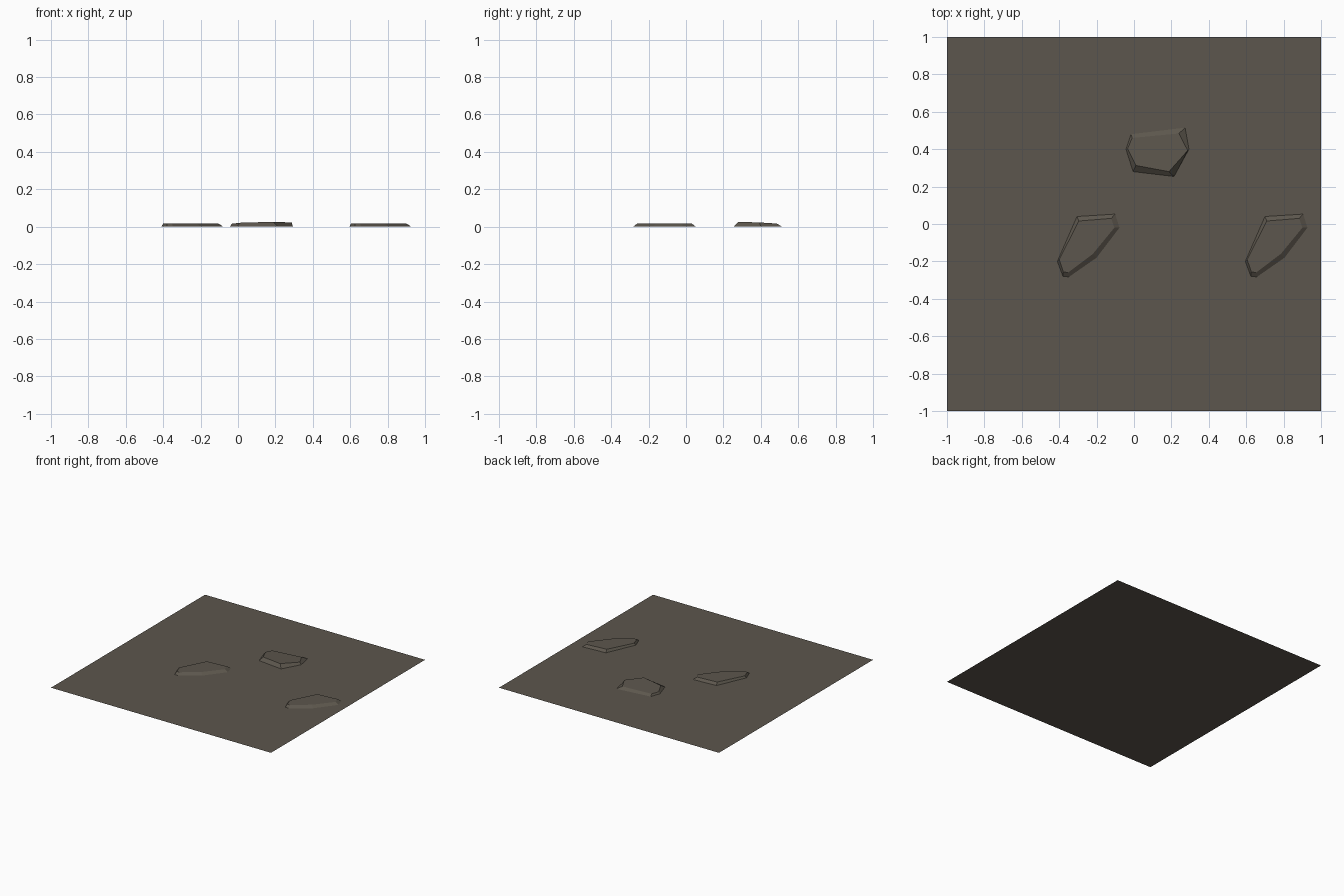
import bpy, bmesh

if "Cube" in bpy.data.objects:
    bpy.data.objects.remove(bpy.data.objects["Cube"])

stone_mat = bpy.data.materials.new("dark_earth_brown")
stone_mat.diffuse_color = (0.108, 0.094, 0.074, 1)
stone_mat.use_nodes = True
stone_mat.node_tree.nodes["Principled BSDF"].inputs["Base Color"].default_value = stone_mat.diffuse_color


def make_object(name, bm):
    bm.normal_update()
    mesh = bpy.data.meshes.new(name)
    bm.to_mesh(mesh)
    bm.free()
    mesh.materials.append(stone_mat)
    obj = bpy.data.objects.new(name, mesh)
    bpy.context.collection.objects.link(obj)
    return obj


def paving_stone(name, base, top, height, offset=0.0):
    """Chipped slab: base outline on the ground, smaller top outline, bevelled sides."""
    bm = bmesh.new()
    low = [bm.verts.new((x + offset, y, 0)) for x, y in base]
    high = [bm.verts.new((x + offset, y, height(x, y))) for x, y in top]
    n = len(low)
    bm.faces.new(high)
    for i in range(n):
        j = (i + 1) % n
        bm.faces.new((low[i], low[j], high[j], high[i]))
    return make_object(name, bm)


# Square ground sheet
bm = bmesh.new()
bmesh.ops.create_grid(bm, x_segments=1, y_segments=1, size=1)
make_object("ground_sheet", bm)

# Six-sided slab with a tilted top (outlines counter-clockwise)
paving_stone(
    "broad_stone",
    [(-.043, .40), (-.005, .28), (.214, .254), (.294, .40), (.273, .515), (-.016, .48)],
    [(-.034, .403), (.01, .313), (.187, .28), (.287, .393), (.24, .484), (-.01, .46)],
    lambda x, y: 0.0235 + 0.02 * (x - 0.1) - 0.05 * (y - 0.3))

# Long thin slab, repeated one unit to the right
long_base = [(-.41, -.20), (-.38, -.28), (-.348, -.283), (-.20, -.18),
             (-.078, -.02), (-.10, .053), (-.305, .04)]
long_top = [(-.40, -.19), (-.378, -.255), (-.353, -.26), (-.22, -.16),
            (-.105, -.02), (-.122, .03), (-.295, .016)]
for name, shift in (("long_stone_left", 0.0), ("long_stone_right", 1.005)):
    paving_stone(name, long_base, long_top, lambda x, y: 0.017, shift)
